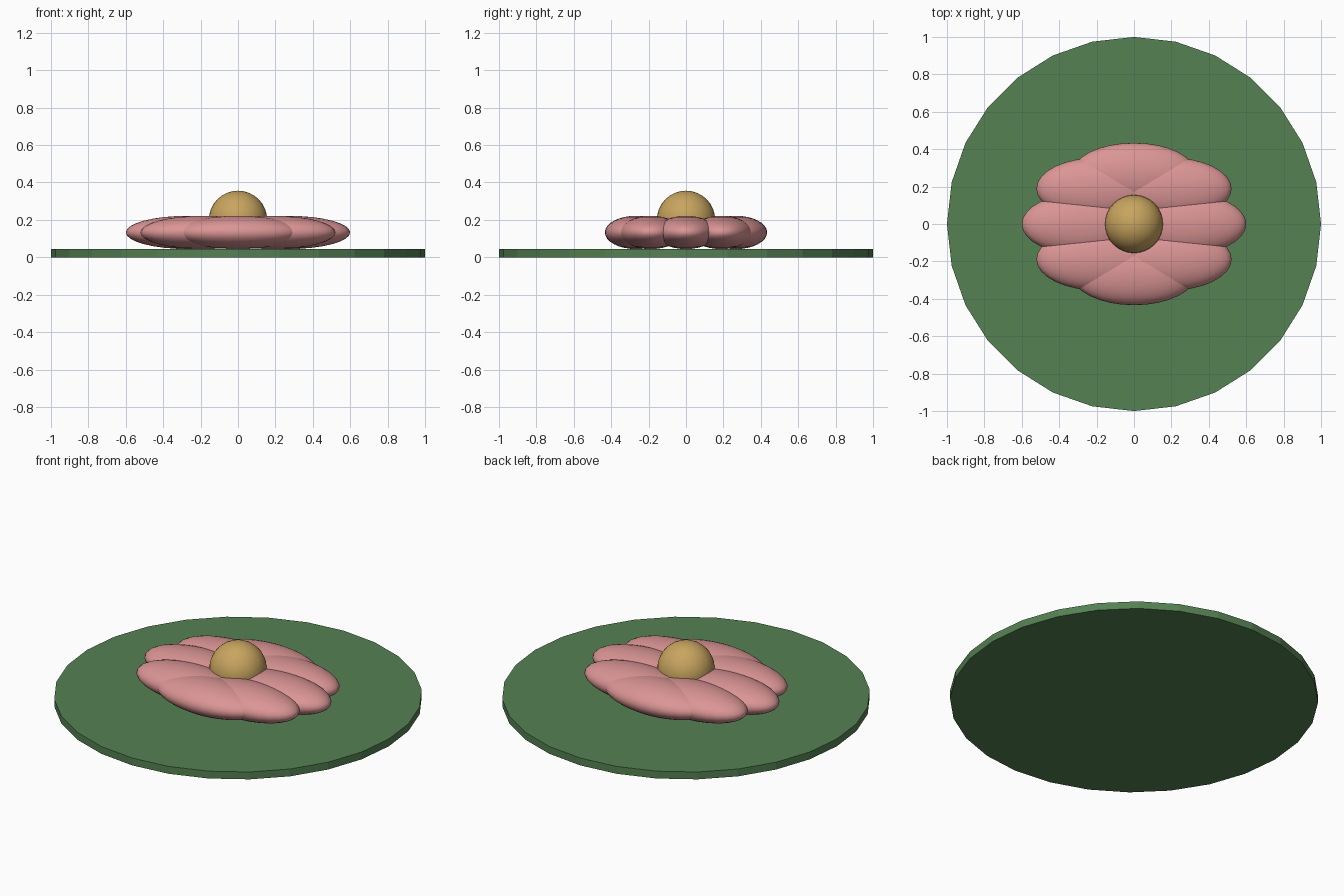
import bpy
import math

if "Cube" in bpy.data.objects:
    bpy.data.objects.remove(bpy.data.objects["Cube"])


def material(name, rgb):
    m = bpy.data.materials.new(name)
    m.diffuse_color = (*rgb, 1.0)
    m.use_nodes = True
    m.node_tree.nodes["Principled BSDF"].inputs["Base Color"].default_value = m.diffuse_color
    return m


green = material("leaf green", (0.09, 0.22, 0.085))
pink = material("petal pink", (0.71, 0.30, 0.30))
gold = material("pollen gold", (0.58, 0.375, 0.115))


def ellipsoid(name, centre, radii, mat):
    bpy.ops.mesh.primitive_uv_sphere_add(segments=32, ring_count=16, radius=1, location=centre)
    ob = bpy.context.object
    ob.name = name
    ob.scale = radii
    bpy.ops.object.transform_apply(location=False, rotation=False, scale=True)
    bpy.ops.object.shade_smooth()
    ob.data.materials.append(mat)
    return ob


# Flat floating leaf with 28 sides
PAD_H = 0.044
bpy.ops.mesh.primitive_cylinder_add(vertices=28, radius=1, depth=PAD_H, location=(0, 0, PAD_H / 2))
pad = bpy.context.object
pad.name = "lily_pad"
pad.data.materials.append(green)

# Ring of eight petals, all stretched along x
RING = 0.267
for i in range(8):
    a = i * math.tau / 8
    ellipsoid(f"petal_{i + 1}", (RING * math.cos(a), RING * math.sin(a), 0.133),
              (0.333, 0.167, 0.089), pink)

# Round flower centre
ellipsoid("flower_centre", (0, 0, 0.2), (0.156, 0.156, 0.156), gold)
